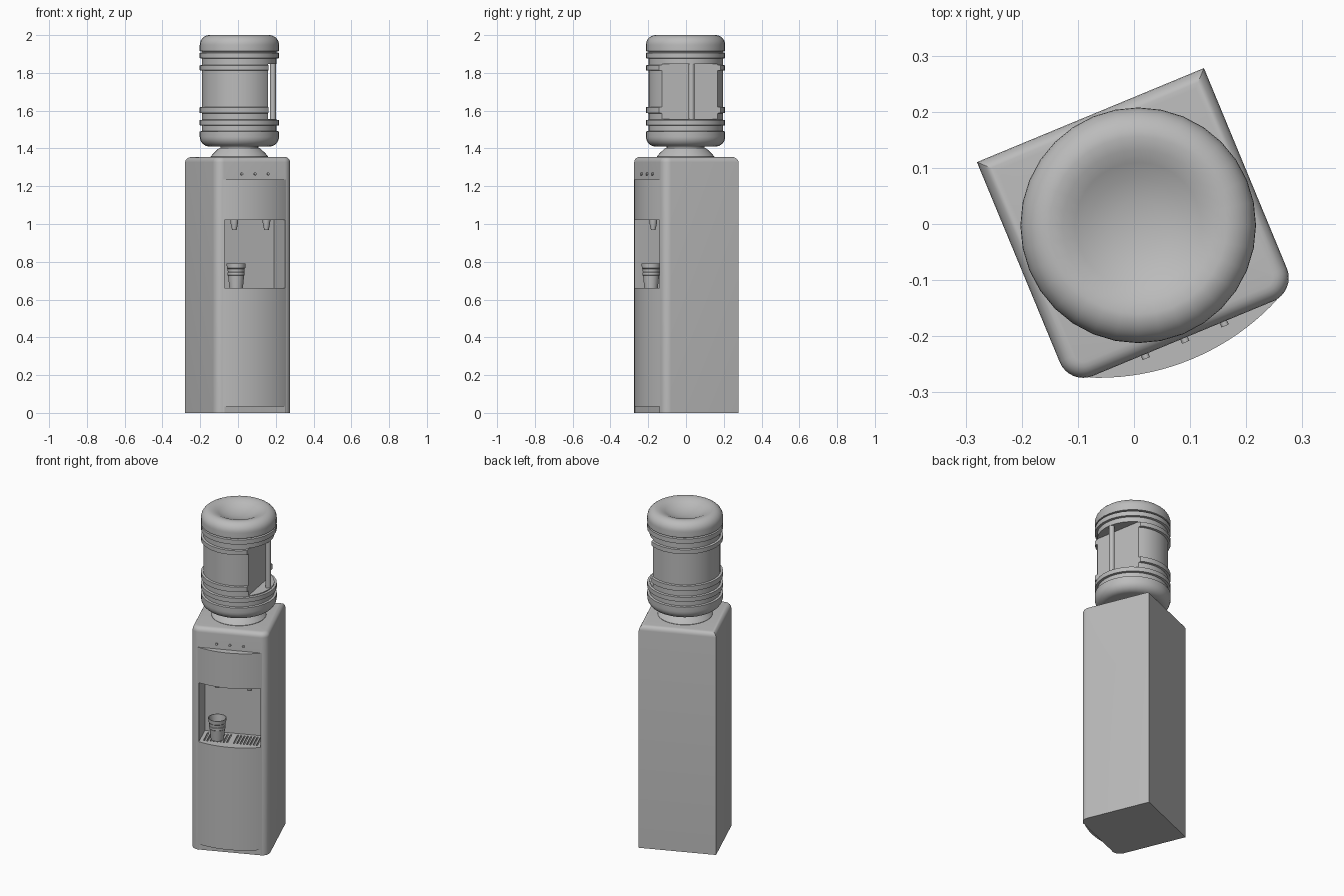
import bpy, bmesh, math
from mathutils import Matrix, Vector

if "Cube" in bpy.data.objects:
    bpy.data.objects.remove(bpy.data.objects["Cube"])

grey = bpy.data.materials.new("plain grey")
grey.use_nodes = True
grey.diffuse_color = (0.5, 0.5, 0.5, 1)
grey.node_tree.nodes["Principled BSDF"].inputs["Base Color"].default_value = (0.5, 0.5, 0.5, 1)

TURN = Matrix.Rotation(math.radians(22.5), 4, 'Z')   # whole cooler stands turned
MID = 0.0025                                          # cabinet centre line
FRONT, BACK, HALF = -0.222, 0.209, 0.219
parts = []


def finish(name, bm):
    """Turn a bmesh into a named object."""
    bmesh.ops.remove_doubles(bm, verts=bm.verts, dist=1e-5)
    bmesh.ops.recalc_face_normals(bm, faces=bm.faces)
    mesh = bpy.data.meshes.new(name)
    bm.to_mesh(mesh)
    bm.free()
    mesh.materials.append(grey)
    obj = bpy.data.objects.new(name, mesh)
    bpy.context.collection.objects.link(obj)
    parts.append(obj)
    return obj


def prism(outline, z0, z1):
    """Extrude a flat outline upwards."""
    bm = bmesh.new()
    face = bm.faces.new([bm.verts.new((x, y, z0)) for x, y in outline])
    top = bmesh.ops.extrude_face_region(bm, geom=[face])["geom"]
    bmesh.ops.translate(bm, vec=(0, 0, z1 - z0),
                        verts=[v for v in top if isinstance(v, bmesh.types.BMVert)])
    return bm


def add_box(bm, x0, x1, y0, y1, z0, z1, angle=0):
    size = Matrix.Diagonal((x1 - x0, y1 - y0, z1 - z0, 1))
    place = Matrix.Translation(((x0 + x1) / 2, (y0 + y1) / 2, (z0 + z1) / 2))
    bmesh.ops.create_cube(bm, size=1, matrix=Matrix.Rotation(angle, 4, 'Z') @ place @ size)


def lathe(name, profile, centre, steps=32):
    """Spin a radius/height profile about a vertical axis."""
    bm = bmesh.new()
    verts = [bm.verts.new((r, 0, z)) for r, z in profile]
    edges = [bm.edges.new(pair) for pair in zip(verts, verts[1:])]
    bmesh.ops.spin(bm, geom=verts + edges, cent=(0, 0, 0), axis=(0, 0, 1),
                   angle=math.tau, steps=steps, use_duplicate=False)
    bmesh.ops.translate(bm, verts=bm.verts, vec=(*centre, 0))
    return finish(name, bm)


def arc(cx, cy, r, a0, a1, n):
    return [(cx + r * math.cos(math.radians(a0 + (a1 - a0) * i / n)),
             cy + r * math.sin(math.radians(a0 + (a1 - a0) * i / n))) for i in range(n + 1)]


def cut(targets, bm):
    """Subtract a cutter from each target, then drop the cutter."""
    cutter = finish("cutter", bm)
    cutter.hide_render = True
    parts.remove(cutter)
    for obj in targets:
        mod = obj.modifiers.new("cut", 'BOOLEAN')
        mod.operation, mod.solver, mod.object = 'DIFFERENCE', 'EXACT', cutter
        bpy.context.view_layer.update()
        graph = bpy.context.evaluated_depsgraph_get()
        mesh = bpy.data.meshes.new_from_object(obj.evaluated_get(graph))
        obj.modifiers.clear()
        obj.data = mesh
    bpy.data.objects.remove(cutter)


# Cabinet: round front corners, soft top edge
R = 0.045
outline = [(MID + HALF, BACK), (MID - HALF, BACK)]
outline += arc(MID - HALF + R, FRONT + R, R, 180, 270, 8)
outline += arc(MID + HALF - R, FRONT + R, R, 270, 360, 8)
bm = prism(outline, 0, 1.355)
rim = [e for e in bm.edges if all(v.co.z > 1.3 for v in e.verts)]
bmesh.ops.bevel(bm, geom=rim, offset=0.028, segments=5, profile=0.5, affect='EDGES')
cabinet = finish("cabinet", bm)

# Bowed front panel below the control strip
chord, sag = 0.182, 0.04
radius = (chord ** 2 + sag ** 2) / (2 * sag)
sweep = math.degrees(math.asin(chord / radius))
bow = arc(MID, FRONT - sag + radius, radius, 270 - sweep, 270 + sweep, 20)
front_panel = finish("front_panel", prism(bow, 0, 1.235))

# Toe notch, dispensing niche and drip slots
bm = bmesh.new()
add_box(bm, MID - 0.174, MID + 0.174, -0.4, FRONT + 0.001, -0.1, 0.034)
cut([front_panel], bm)
bm = bmesh.new()
add_box(bm, MID - 0.174, MID + 0.174, -0.4, -0.075, 0.66, 1.02)
cut([cabinet, front_panel], bm)
bm = bmesh.new()
for side in (-1, 1):
    for i in range(8):
        x = MID + side * (0.02 + 0.0185 * i)
        add_box(bm, x - 0.004, x + 0.004, -0.205, -0.095, 0.65, 0.67)
cut([cabinet], bm)

# Taps under the niche ceiling
for side, name in ((-1, "left_tap"), (1, "right_tap")):
    lathe(name, [(0, 1.022), (0.021, 1.022), (0.019, 1.0), (0.012, 0.968), (0, 0.968)],
          (MID + 0.005 + side * 0.092, -0.153), 16)

# Indicator buttons
for i in (-1, 0, 1):
    bm = bmesh.new()
    spot = Matrix.Translation((MID + 0.002 + 0.076 * i, FRONT - 0.002, 1.265))
    bmesh.ops.create_cone(bm, cap_ends=True, segments=12, radius1=0.007, radius2=0.007,
                          depth=0.012, matrix=spot @ Matrix.Rotation(math.pi / 2, 4, 'X'))
    finish("button", bm)

# Ribbed open cup on the drip tray
lathe("cup", [(0, 0.661), (0.036, 0.661), (0.043, 0.727), (0.046, 0.73), (0.046, 0.743),
              (0.044, 0.745), (0.046, 0.763), (0.049, 0.766), (0.051, 0.79), (0.047, 0.79),
              (0.034, 0.668), (0, 0.668)], (-0.08, -0.167), 24)

# Collar and water bottle
AXIS = (0.006, -0.005)
lathe("collar", [(0, 1.34), (0.152, 1.34), (0.152, 1.357), (0.138, 1.374),
                 (0.108, 1.402), (0, 1.402)], AXIS)

OUT, IN, F = 0.21, 0.197, 0.052
profile = [(0, 1.385), (0.1, 1.385), (0.1, 1.412)]
profile += arc(OUT - F, 1.41 + F, F, -90, 0, 8) + [(OUT, 1.49), (IN, 1.492)]
for low, high in ((1.523, 1.55), (1.588, 1.618), (1.814, 1.84), (1.878, 1.906)):
    profile += [(IN, low - 0.002), (OUT, low), (OUT, high), (IN, high + 0.002)]
profile += [(IN, 1.913), (OUT, 1.915)] + arc(OUT - F, 2 - F, F, 0, 90, 8)
profile += [(0.135, 1.996), (0.112, 1.985), (0.085, 1.972), (0.045, 1.962), (0, 1.958)]
bottle = lathe("bottle", profile, AXIS)

# Grip pocket with an upright handle bar
grip = math.radians(-12.5)
bm = bmesh.new()
add_box(bm, 0.128, 0.4, -0.3, 0.3, 1.557, 1.846, grip)
bmesh.ops.translate(bm, verts=bm.verts, vec=(*AXIS, 0))
cut([bottle], bm)
bar = Vector(AXIS) + Vector((math.cos(grip), math.sin(grip))) * 0.18
lathe("handle", [(0, 1.55), (0.016, 1.55), (0.016, 1.85), (0, 1.85)], bar, 16)

# Turn everything and shade smoothly with sharp edges kept
for obj in parts:
    obj.data.transform(TURN)
    bpy.ops.object.select_all(action='DESELECT')
    obj.select_set(True)
    bpy.context.view_layer.objects.active = obj
    bpy.ops.object.shade_smooth_by_angle(angle=math.radians(35))
